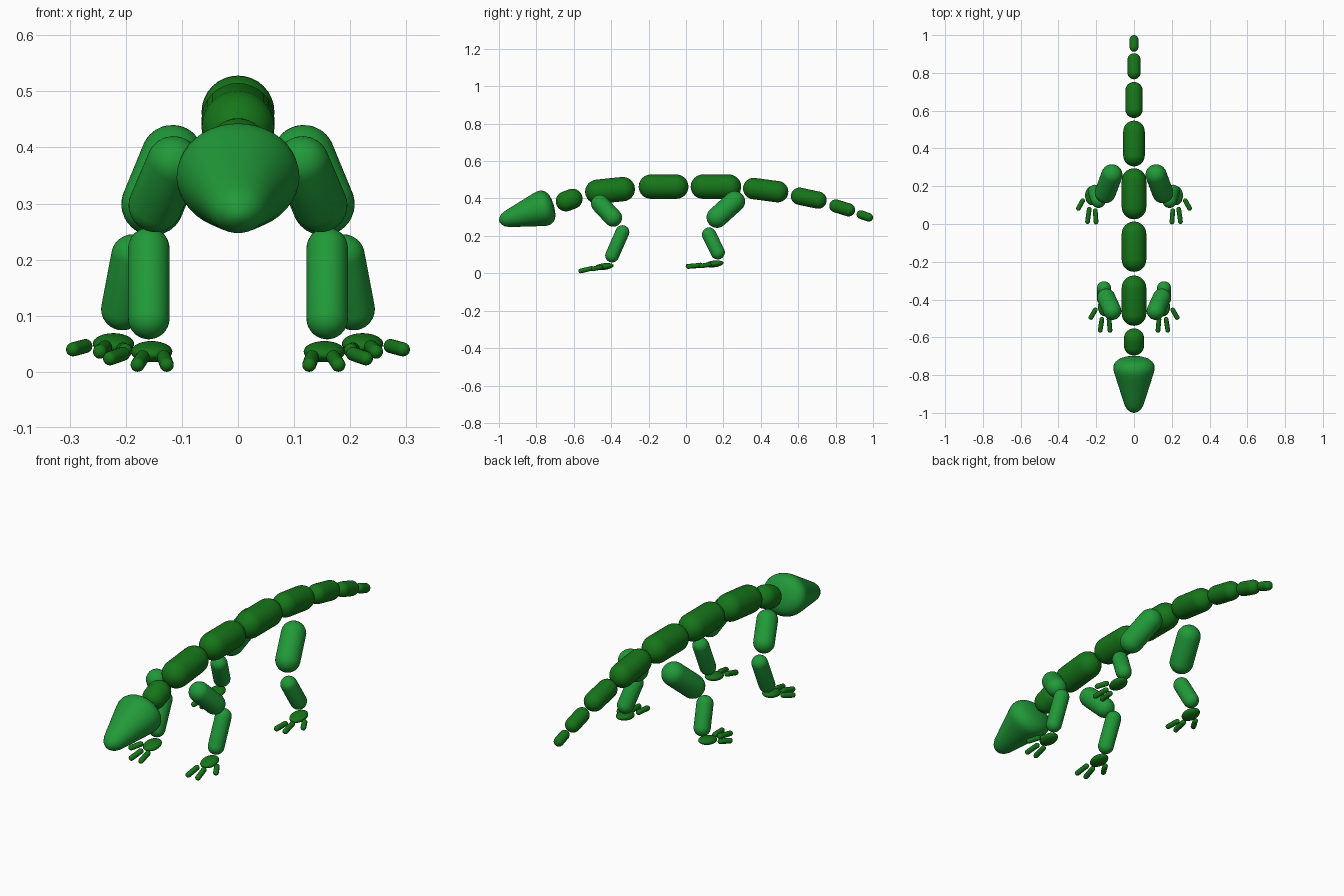
import bpy, bmesh, math
from mathutils import Vector, Matrix

if "Cube" in bpy.data.objects:
    bpy.data.objects.remove(bpy.data.objects["Cube"])


def material(name, rgb):
    m = bpy.data.materials.new(name)
    m.diffuse_color = (*rgb, 1)
    m.use_nodes = True
    m.node_tree.nodes["Principled BSDF"].inputs["Base Color"].default_value = m.diffuse_color
    return m


LIGHT = material("light_green", (0.015, 0.32, 0.04))
DARK = material("dark_green", (0.008, 0.18, 0.01))


def revolve(name, start, end, profile, mat, segs=32, wide=1.0):
    """Spin (distance, radius) points around the line start -> end; 'wide' scales x."""
    start, end = Vector(start), Vector(end)
    axis = (end - start).normalized()
    side = (Vector((1, 0, 0)) - axis * axis.x).normalized()
    up = axis.cross(side)
    bm = bmesh.new()
    rings = []
    for s, r in profile:
        c = start + axis * s
        if r < 1e-6:
            rings.append([bm.verts.new(c)])
            continue
        angles = [2 * math.pi * i / segs for i in range(segs)]
        rings.append([bm.verts.new(c + side * (r * wide * math.cos(a)) + up * (r * math.sin(a)))
                      for a in angles])
    for a, b in zip(rings, rings[1:]):
        for i in range(segs):
            j = (i + 1) % segs
            if len(a) == 1:
                bm.faces.new((a[0], b[i], b[j]))
            elif len(b) == 1:
                bm.faces.new((a[i], a[j], b[0]))
            else:
                bm.faces.new((a[i], a[j], b[j], b[i]))
    bmesh.ops.recalc_face_normals(bm, faces=bm.faces)
    return finish(name, bm, mat)


def finish(name, bm, mat):
    for f in bm.faces:
        f.smooth = True
    me = bpy.data.meshes.new(name)
    bm.to_mesh(me)
    bm.free()
    me.materials.append(mat)
    ob = bpy.data.objects.new(name, me)
    bpy.context.collection.objects.link(ob)
    return ob


def capsule(name, a, b, r, mat, segs=32):
    length = (Vector(b) - Vector(a)).length
    n = 8
    arc = [(math.cos(math.pi / 2 * i / n), math.sin(math.pi / 2 * i / n)) for i in range(n + 1)]
    prof = [(-r * c, r * s) for c, s in arc]
    prof += [(length + r * c, r * s) for c, s in reversed(arc)]
    return revolve(name, a, b, prof, mat, segs)


def palm(name, loc, size, tilt):
    bm = bmesh.new()
    m = Matrix.Translation(loc) @ Matrix.Rotation(tilt, 4, 'X') @ Matrix.Diagonal((*size, 1))
    bmesh.ops.create_uvsphere(bm, u_segments=32, v_segments=16, radius=1, matrix=m)
    return finish(name, bm, DARK)


# Spine: y, z start, y, z end, radius
spine = [
    ("neck", -0.642, 0.385, -0.607, 0.398, 0.054),
    ("chest", -0.474, 0.436, -0.338, 0.450, 0.065),
    ("belly", -0.188, 0.463, -0.052, 0.463, 0.065),
    ("hips", 0.090, 0.463, 0.230, 0.463, 0.065),
    ("tail_1", 0.362, 0.453, 0.490, 0.436, 0.057),
    ("tail_2", 0.607, 0.412, 0.706, 0.391, 0.046),
    ("tail_3", 0.801, 0.360, 0.869, 0.339, 0.035),
    ("tail_4", 0.935, 0.314, 0.977, 0.299, 0.023),
]
for name, y0, z0, y1, z1, r in spine:
    capsule(name, (0, y0, z0), (0, y1, z1), r, DARK)

# Head: tapered, rounded, a little wider than tall
head = [(0, 0), (0.002, 0.03), (0.007, 0.055), (0.016, 0.074), (0.03, 0.088), (0.046, 0.095),
        (0.062, 0.096), (0.08, 0.093), (0.11, 0.085), (0.17, 0.069), (0.23, 0.053), (0.262, 0.044),
        (0.283, 0.034), (0.297, 0.02), (0.303, 0.009), (0.305, 0)]
revolve("head", (0, -0.707, 0.365), (0, -0.999, 0.277), head, LIGHT, 40, 1.14)

# Legs: upper, lower, palm and toes, mirrored left and right
legs = {
    "front": dict(
        upper=((0.115, -0.46, 0.372), (0.147, -0.39, 0.297), 0.048),
        lower=((0.159, -0.340, 0.220), (0.159, -0.395, 0.095), 0.037),
        palm=(0.154, -0.438, 0.036),
        toes=[((0.132, -0.505, 0.026), (0.127, -0.563, 0.0125)),
              ((0.170, -0.505, 0.026), (0.179, -0.563, 0.0125)),
              ((0.205, -0.455, 0.032), (0.228, -0.495, 0.024))]),
    "hind": dict(
        upper=((0.117, 0.260, 0.384), (0.152, 0.166, 0.299), 0.056),
        lower=((0.188, 0.123, 0.207), (0.206, 0.170, 0.112), 0.038),
        palm=(0.222, 0.150, 0.050),
        toes=[((0.205, 0.070, 0.040), (0.201, 0.011, 0.038)),
              ((0.237, 0.078, 0.044), (0.246, 0.013, 0.036)),
              ((0.272, 0.123, 0.046), (0.294, 0.083, 0.040))]),
}
for where, leg in legs.items():
    for label, sx in (("left", 1), ("right", -1)):
        def flip(p):
            return (sx * p[0], p[1], p[2])
        tag = f"{where}_{label}"
        for part in ("upper", "lower"):
            a, b, r = leg[part]
            capsule(f"{part}_leg_{tag}", flip(a), flip(b), r, LIGHT)
        palm(f"foot_{tag}", flip(leg["palm"]), (0.037, 0.051, 0.018), math.radians(7))
        for i, (a, b) in enumerate(leg["toes"]):
            capsule(f"toe_{tag}_{i + 1}", flip(a), flip(b), 0.0125, DARK, 20)
